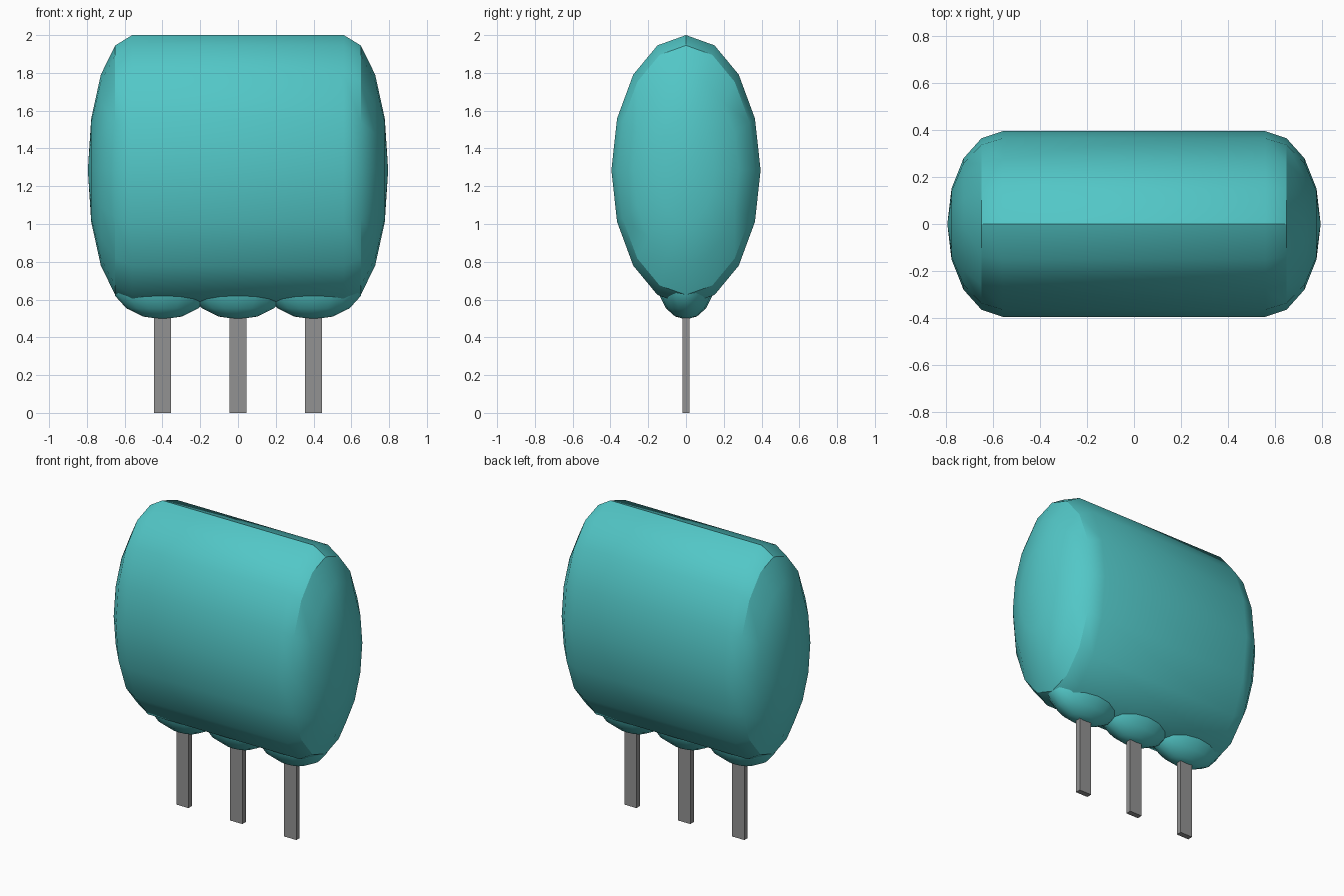
import bpy, bmesh, math
from mathutils import Matrix

cube = bpy.data.objects.get("Cube")
if cube:
    bpy.data.objects.remove(cube, do_unlink=True)


def material(name, rgb):
    m = bpy.data.materials.new(name)
    m.use_nodes = True
    m.diffuse_color = (*rgb, 1)
    m.node_tree.nodes["Principled BSDF"].inputs["Base Color"].default_value = (*rgb, 1)
    return m


teal = material("teal coating", (0.085, 0.57, 0.57))
grey = material("grey metal", (0.29, 0.29, 0.29))


def finish(bm, name, mat, location, smooth=True):
    bmesh.ops.recalc_face_normals(bm, faces=bm.faces)
    mesh = bpy.data.meshes.new(name)
    bm.to_mesh(mesh)
    bm.free()
    mesh.materials.append(mat)
    ob = bpy.data.objects.new(name, mesh)
    ob.location = location
    bpy.context.collection.objects.link(ob)
    if smooth:
        bpy.ops.object.select_all(action='DESELECT')
        ob.select_set(True)
        bpy.context.view_layer.objects.active = ob
        bpy.ops.object.shade_smooth_by_angle(angle=math.radians(30))
    return ob


# Body: domed profile spun round the x axis, then squashed to an oval
HALF, DOME, RY, RZ = 0.56, 0.235, 0.395, 0.715
quarter = [math.radians(22.5 * i) for i in range(5)]
right_end = [(HALF + DOME * math.sin(a), math.cos(a)) for a in quarter]
profile = [(-x, r) for x, r in reversed(right_end)] + right_end
bm = bmesh.new()
verts = [bm.verts.new((x, 0, r)) for x, r in profile]
edges = [bm.edges.new(pair) for pair in zip(verts, verts[1:])]
bmesh.ops.spin(bm, geom=verts + edges, cent=(0, 0, 0), axis=(1, 0, 0),
               angle=math.tau, steps=16, use_duplicate=False)
bmesh.ops.remove_doubles(bm, verts=bm.verts, dist=0.001)
bmesh.ops.scale(bm, vec=(1, RY, RZ), verts=bm.verts)
finish(bm, "body", teal, (0, 0, 1.285))

# Coating bulges and flat pins, three of each
for side, x in (("right", -0.4), ("middle", 0), ("left", 0.4)):
    bm = bmesh.new()
    bmesh.ops.create_uvsphere(bm, u_segments=16, v_segments=8, radius=1,
                              matrix=Matrix.Diagonal((0.27, 0.15, 0.2, 1)))
    finish(bm, side + "_bulge", teal, (x, 0, 0.695))

    bm = bmesh.new()
    bmesh.ops.create_cube(bm, size=1, matrix=Matrix.Diagonal((0.09, 0.036, 0.56, 1)))
    finish(bm, side + "_pin", grey, (x, 0, 0.28), smooth=False)
